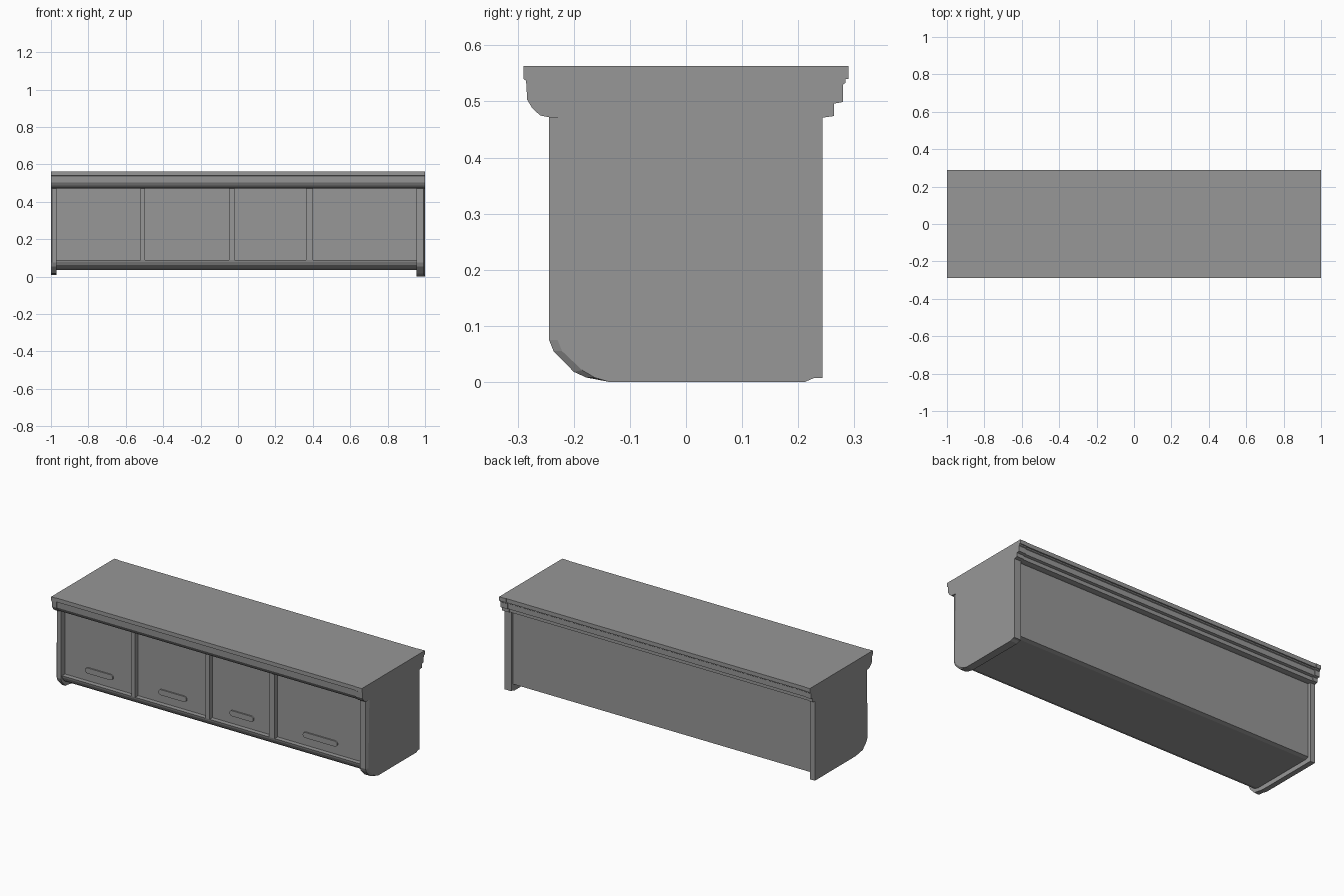
import bpy, bmesh, math

if "Cube" in bpy.data.objects:
    bpy.data.objects.remove(bpy.data.objects["Cube"])

X_LEFT, X_RIGHT = -0.97, 0.955      # inner faces of the two end panels
DOOR_Y = -0.207                     # door faces, set back from the stiles

# Dark grey finish used everywhere
finish = bpy.data.materials.new("dark_grey")
finish.diffuse_color = (0.16, 0.16, 0.16, 1)
finish.use_nodes = True
finish.node_tree.nodes["Principled BSDF"].inputs["Base Color"].default_value = finish.diffuse_color
finish.diffuse_color = (0.31, 0.31, 0.31, 1)
finish.use_nodes = True
finish.node_tree.nodes["Principled BSDF"].inputs["Base Color"].default_value = finish.diffuse_color


def finish_object(name, bm):
    bmesh.ops.recalc_face_normals(bm, faces=bm.faces)
    mesh = bpy.data.meshes.new(name)
    bm.to_mesh(mesh)
    bm.free()
    mesh.materials.append(finish)
    ob = bpy.data.objects.new(name, mesh)
    bpy.context.collection.objects.link(ob)
    return ob


def loft(name, sections):
    """Skin matching (y, z) outlines placed at successive x positions, capped at both ends."""
    bm = bmesh.new()
    rings = [[bm.verts.new((x, y, z)) for y, z in pts] for x, pts in sections]
    n = len(rings[0])
    for a, b in zip(rings, rings[1:]):
        for i in range(n):
            bm.faces.new((a[i], a[(i + 1) % n], b[(i + 1) % n], b[i]))
    bm.faces.new(rings[0])
    bm.faces.new(rings[-1])
    return finish_object(name, bm)


def box(name, x0, x1, y0, y1, z0, z1):
    pts = [(y0, z0), (y1, z0), (y1, z1), (y0, z1)]
    return loft(name, [(x0, pts), (x1, pts)])


# Worktop with moulded front and stepped back edge
def top_profile(d):
    return [(-0.290 + d / 2, 0.563), (-0.290 + d / 2, 0.540), (-0.285 + d, 0.537),
            (-0.283 + d, 0.503), (-0.274 + d, 0.488), (-0.260 + d, 0.475),
            (-0.240 + d, 0.471), (0.243 - d, 0.471), (0.264 - d, 0.474),
            (0.264 - d, 0.496), (0.280 - d, 0.499), (0.280 - d, 0.530),
            (0.284 - d, 0.533), (0.284 - d, 0.540), (0.290 - d / 2, 0.540),
            (0.290 - d / 2, 0.563)]


for name, x0, x1, d in (("worktop", X_LEFT, X_RIGHT, 0.005),
                        ("worktop_end_left", -1.0, X_LEFT, 0),
                        ("worktop_end_right", X_RIGHT, 1.0, 0)):
    loft(name, [(x0, top_profile(d)), (x1, top_profile(d))])


# End panels with rounded front foot and a bevelled outer front edge
def panel_profile(base, d):
    return [(-0.244 + d * 1.6, 0.472), (-0.244 + d, 0.075), (-0.236 + d, 0.055),
            (-0.200 + d, 0.018 + d * 0.2), (-0.178 + d, 0.008 + base),
            (-0.136, base), (0.212, base), (0.228, max(base, 0.007)),
            (0.243, max(base, 0.007)), (0.243, 0.472)]


for name, inner, mid, outer, base, bevel in (
        ("end_panel_left", X_LEFT, -0.994, -1.0, 0.009, 0.004),
        ("end_panel_right", X_RIGHT, 0.992, 1.0, 0.0, 0.015)):
    loft(name, [(inner, panel_profile(base, 0)), (mid, panel_profile(base, 0)),
                (outer, panel_profile(base, bevel))])

# Carcass with the door plane in front and a curved rail under it
body = [(DOOR_Y, 0.472), (DOOR_Y, 0.090), (-0.234, 0.090), (-0.231, 0.078),
        (-0.222, 0.061), (-0.204, 0.046), (-0.175, 0.035), (0.205, 0.035),
        (0.226, 0.042), (0.226, 0.472)]
loft("carcass", [(X_LEFT, body), (X_RIGHT, body)])

# Stiles dividing the front into four doors
stiles = [(-0.522, -0.498), (-0.047, -0.020), (0.364, 0.400)]
for i, (x0, x1) in enumerate(stiles):
    box(f"stile_{i + 1}", x0, x1, -0.234, DOOR_Y, 0.090, 0.472)


# Pill-shaped finger pull standing off a door
def pull(name, cx, cz, width, height):
    r, half = height / 2, width / 2 - height / 2
    outline = [(cx + s * half + r * math.cos(a), cz + r * math.sin(a))
               for s, start in ((1, -90), (-1, 90))
               for a in (math.radians(start + 180 * k / 6) for k in range(7))]
    bm = bmesh.new()
    face = bm.faces.new([bm.verts.new((x, DOOR_Y, z)) for x, z in outline])
    ext = bmesh.ops.extrude_face_region(bm, geom=[face])
    moved = [v for v in ext["geom"] if isinstance(v, bmesh.types.BMVert)]
    bmesh.ops.translate(bm, vec=(0, -0.008, 0), verts=moved)
    finish_object(name, bm)


# One pull low on each door
edges = [X_LEFT] + [x for s in stiles for x in s] + [X_RIGHT]
for i in range(0, len(edges), 2):
    x0, x1 = edges[i], edges[i + 1]
    pull(f"door_pull_{i // 2 + 1}", (x0 + x1) / 2, 0.152, (x1 - x0) * 0.4, 0.032)
